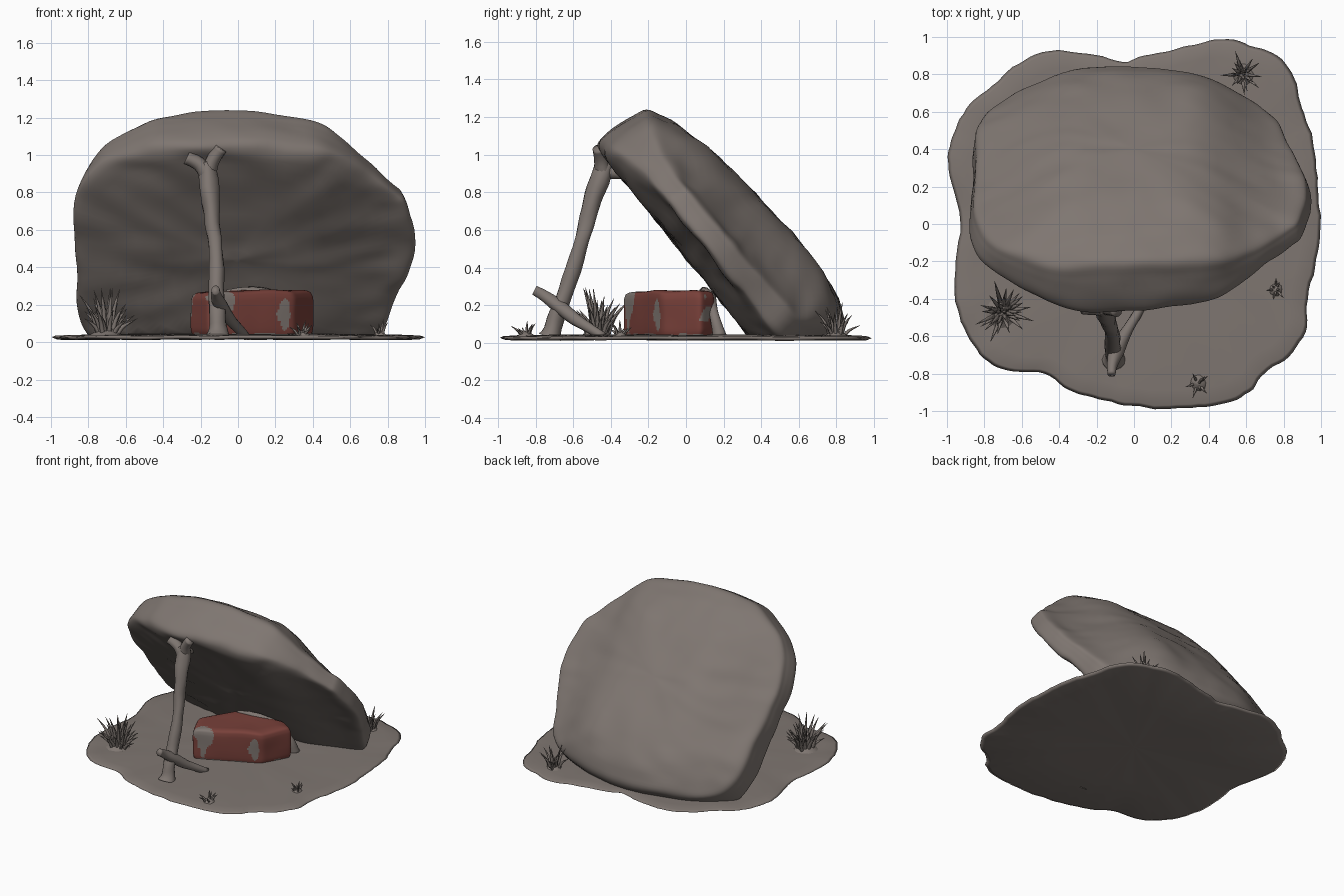
import bpy, bmesh, math, random
from mathutils import Vector, noise

if "Cube" in bpy.data.objects:
    bpy.data.objects.remove(bpy.data.objects["Cube"])

random.seed(4)


def material(name, rgb):
    m = bpy.data.materials.new(name)
    m.diffuse_color = (*rgb, 1)
    m.use_nodes = True
    m.node_tree.nodes["Principled BSDF"].inputs["Base Color"].default_value = m.diffuse_color
    return m


STONE = material("grey brown", (0.212, 0.182, 0.165))
RED = material("dull red", (0.19, 0.052, 0.042))


def spline(pts, k, closed=True):
    """Catmull-Rom curve through points, k steps per span."""
    pts = [Vector(p) for p in pts]
    n, out = len(pts), []
    get = (lambda i: pts[i % n]) if closed else (lambda i: pts[max(0, min(n - 1, i))])
    for i in range(n if closed else n - 1):
        a, b, c, d = get(i - 1), get(i), get(i + 1), get(i + 2)
        for j in range(k):
            t = j / k
            out.append(0.5 * (2 * b + (c - a) * t + (2 * a - 5 * b + 4 * c - d) * t * t
                              + (3 * b - a - 3 * c + d) * t ** 3))
    if not closed:
        out.append(pts[-1])
    return out


def loft(bm, rings):
    """Skin closed rings and cap both ends."""
    vs = [[bm.verts.new(p) for p in r] for r in rings]
    n = len(vs[0])
    for a, b in zip(vs, vs[1:]):
        for i in range(n):
            bm.faces.new((a[i], a[(i + 1) % n], b[(i + 1) % n], b[i]))
    bm.faces.new(vs[0][::-1])
    bm.faces.new(vs[-1])


def tube(bm, pts, radii, sides=10, k=4, rough=0.0):
    """Round limb along a curved path."""
    path = spline([(*p, r) for p, r in zip(pts, radii)], k, False)
    pos = [Vector(p[:3]) for p in path]
    rings = []
    for i, p in enumerate(pos):
        d = (pos[min(i + 1, len(pos) - 1)] - pos[max(i - 1, 0)]).normalized()
        u = d.cross(Vector((0.9, 0.3, 0.1))).normalized()
        v = d.cross(u)
        ring = []
        for j in range(sides):
            a = math.tau * j / sides
            q = u * math.cos(a) + v * math.sin(a)
            ring.append(p + q * path[i][3] * (1 + rough * noise.noise((p + q * 0.1) * 9)))
        rings.append(ring)
    loft(bm, rings)


def finish(name, bm, mats=(STONE,)):
    bmesh.ops.recalc_face_normals(bm, faces=bm.faces[:])
    for f in bm.faces:
        f.smooth = True
    me = bpy.data.meshes.new(name)
    bm.to_mesh(me)
    bm.free()
    for m in mats:
        me.materials.append(m)
    ob = bpy.data.objects.new(name, me)
    bpy.context.collection.objects.link(ob)
    return ob


# ground patch
outline = spline([(1, 0), (.98, .25), (.96, .45), (.9, .62), (.86, .78), (.77, .9), (.62, .96),
                  (.48, .99), (.35, .97), (.2, .93), (.08, .91), (-.06, .87), (-.2, .9), (-.45, .93),
                  (-.62, .86), (-.76, .74), (-.9, .62), (-.97, .47), (-1, .33), (-.96, .15),
                  (-.93, 0), (-.96, -.25), (-.95, -.45), (-.88, -.62), (-.78, -.74), (-.65, -.79),
                  (-.48, -.8), (-.35, -.89), (-.22, -.93), (-.05, -.97), (.15, -.99), (.35, -.98),
                  (.5, -.96), (.62, -.9), (.7, -.8), (.83, -.71), (.92, -.58), (.93, -.4), (.98, -.19)], 5)
outline = [p * (1 + .009 * (noise.noise(Vector((p.x * 14, p.y * 14, 0))) - .3)) for p in outline]
rings = []
for s, z in [(.02, .017), (.5, .015), (.97, .014), (1, .026), (.98, .034), (.9, .037),
             (.75, .041), (.5, .043), (.25, .043), (.02, .043)]:
    rings.append([Vector((p.x * s, p.y * s, z + .006 * noise.noise(Vector((p.x * s * 5, p.y * s * 5, 1)))))
                  for p in outline])
bm = bmesh.new()
loft(bm, rings)
finish("ground", bm)

# leaning rock slab, drawn in its own tilted plane and thinner toward the sides
UP, NRM = Vector((0, -.63, .777)), Vector((0, .777, .63))
slab = spline([(.94, .33), (.90, .6), (.85, .69), (.7, .84), (.55, .99), (.4, 1.07), (.1, 1.12), (-.2, 1.13),
               (-.42, 1.1), (-.56, 1.03), (-.75, .89), (-.86, .7), (-.88, .4), (-.87, .1),
               (-.84, -.2), (-.7, -.37), (-.4, -.46), (0, -.5), (.3, -.46), (.58, -.38),
               (.77, -.25), (.84, -.05), (.91, .15)], 6)
section = spline([(.02, .285), (.4, .285), (.8, .285), (.93, .29), (.985, .32), (1, .38), (.995, .47),
                  (.985, .56), (.965, .65), (.88, .70), (.7, .75), (.4, .78), (.02, .785)], 4, False)


def thin(x):
    t = max(0, min(1, (abs(x) - .25) / .6))
    return 1 - (.62 if x > 0 else .45) * t * t * (3 - 2 * t)


rings = []
for sc, n0 in section:
    ring = []
    for x, s in slab:
        x, s = x * sc, .33 + (s - .33) * sc
        n = n0 - .06 * (s - .33) / .8 * max(0, (n0 - .45) / .3)
        n = .45 + (n - .45) * thin(x)
        p = Vector((x, 0, 0)) + UP * s + NRM * n
        p += noise.noise_vector(p * 2.6) * .016
        p += NRM * noise.noise(Vector((x * 4, s * 9, n * 5))) * .012
        p += noise.noise_vector(p * 7) * .006
        p.z = max(p.z, .025)
        ring.append(p)
    rings.append(ring)
bm = bmesh.new()
loft(bm, rings)
finish("leaning_rock", bm)

# forked prop stick
bm = bmesh.new()
tube(bm, [(-.11, -.725, .03), (-.11, -.705, .09), (-.115, -.64, .28), (-.125, -.55, .55),
          (-.145, -.5, .74), (-.165, -.44, .92), (-.17, -.43, .95)],
     [.062, .045, .043, .037, .047, .05, .045], 14, 5, .25)
tube(bm, [(-.165, -.45, .9), (-.21, -.45, .95), (-.275, -.45, .985)], [.045, .036, .036], 12, 4, .2)
tube(bm, [(-.165, -.44, .9), (-.135, -.45, .97), (-.09, -.465, 1.035)], [.045, .036, .033], 12, 4, .2)
tube(bm, [(-.165, -.43, .91), (-.16, -.33, .9)], [.04, .03], 10, 3)
finish("forked_prop", bm)

# crossing brace stick at the foot of the prop
bm = bmesh.new()
tube(bm, [(-.12, -.805, .28), (-.115, -.75, .25), (-.09, -.67, .19), (-.03, -.56, .105), (.04, -.44, .035)],
     [.024, .03, .038, .03, .022], 12, 4, .2)
finish("brace_stick", bm)

# bait block: rounded six-sided chunk with bare patches
corners = [(-.16, -.34), (.3, -.13), (.41, .08), (.31, .15), (-.1, .12), (-.26, -.14)]
dense = []
for i, c in enumerate(corners):
    a, b = Vector(c), Vector(corners[(i + 1) % 6])
    cnt = max(4, round((b - a).length / .01))
    dense += [a.lerp(b, j / cnt) for j in range(cnt)]
for _ in range(6):  # round the corners off
    dense = [(dense[i - 1] + dense[i] * 2 + dense[(i + 1) % len(dense)]) / 4 for i in range(len(dense))]
mid = Vector((.07, -.06))
prof = spline([(.95, .03), (.99, .06), (1, .1), (1, .16), (1, .22), (.985, .25), (.93, .273),
               (.75, .283), (.5, .283), (.25, .283), (.02, .283)], 4, False)
rings = []
for s, z in prof:
    ring = []
    for c in dense:
        q = mid + (c - mid) * s
        p = Vector((q.x, q.y, z * (.97 + .06 * q.x)))
        ring.append(p + noise.noise_vector(p * 5) * .008)
    rings.append(ring)
bm = bmesh.new()
loft(bm, rings)
patches = [(-.09, -.3, .24, .07), (.25, -.15, .15, .05), (.38, .13, .15, .05), (-.24, -.15, .2, .03)]
for f in bm.faces:
    c = f.calc_center_median()
    wob = noise.noise(c * 16)
    bare = c.z < .045 + .015 * wob or any(
        (c.xy - Vector((x, y))).length + .4 * abs(c.z - z) < r + .04 * wob for x, y, z, r in patches)
    f.material_index = 0 if bare and c.z < .272 else 1
finish("bait", bm, (STONE, RED))

# trigger twig behind the bait
bm = bmesh.new()
tube(bm, [(.36, .18, .03), (.34, .15, .15), (.22, .13, .24), (.08, .1, .27), (-.06, .09, .265)],
     [.04, .024, .026, .026, .018], 10, 4, .2)
finish("trigger_twig", bm)


# grass tufts
def tuft(name, x, y, height, spread, count):
    bm = bmesh.new()
    tube(bm, [(x, y, .03), (x, y, .045), (x, y, .05 + height * .12)],
         [spread * .6, spread * .45, spread * .1], 10, 3, .3)
    for i in range(count):
        a = i * 2.4 + random.uniform(-.3, .3)
        lean = spread * math.sqrt((i + .5) / count) * random.uniform(.7, 1.1)
        h = height * random.uniform(.4, 1) * (1 - .35 * i / count)
        d = Vector((math.cos(a), math.sin(a), 0))
        base = Vector((x, y, .035)) + d * lean * .35
        r = .006 + .025 * height
        tube(bm, [base, base + d * lean * .25 + Vector((0, 0, h * .55)),
                  base + d * lean * .75 + Vector((0, 0, h))], [r, r * .8, .001], 5, 3)
    finish(name, bm)


tuft("grass_tuft_left", -.7, -.47, .3, .16, 34)
tuft("grass_tuft_back", .58, .8, .19, .11, 20)
tuft("grass_tuft_front", .34, -.85, .1, .08, 9)
tuft("grass_tuft_right", .76, -.35, .1, .065, 8)
